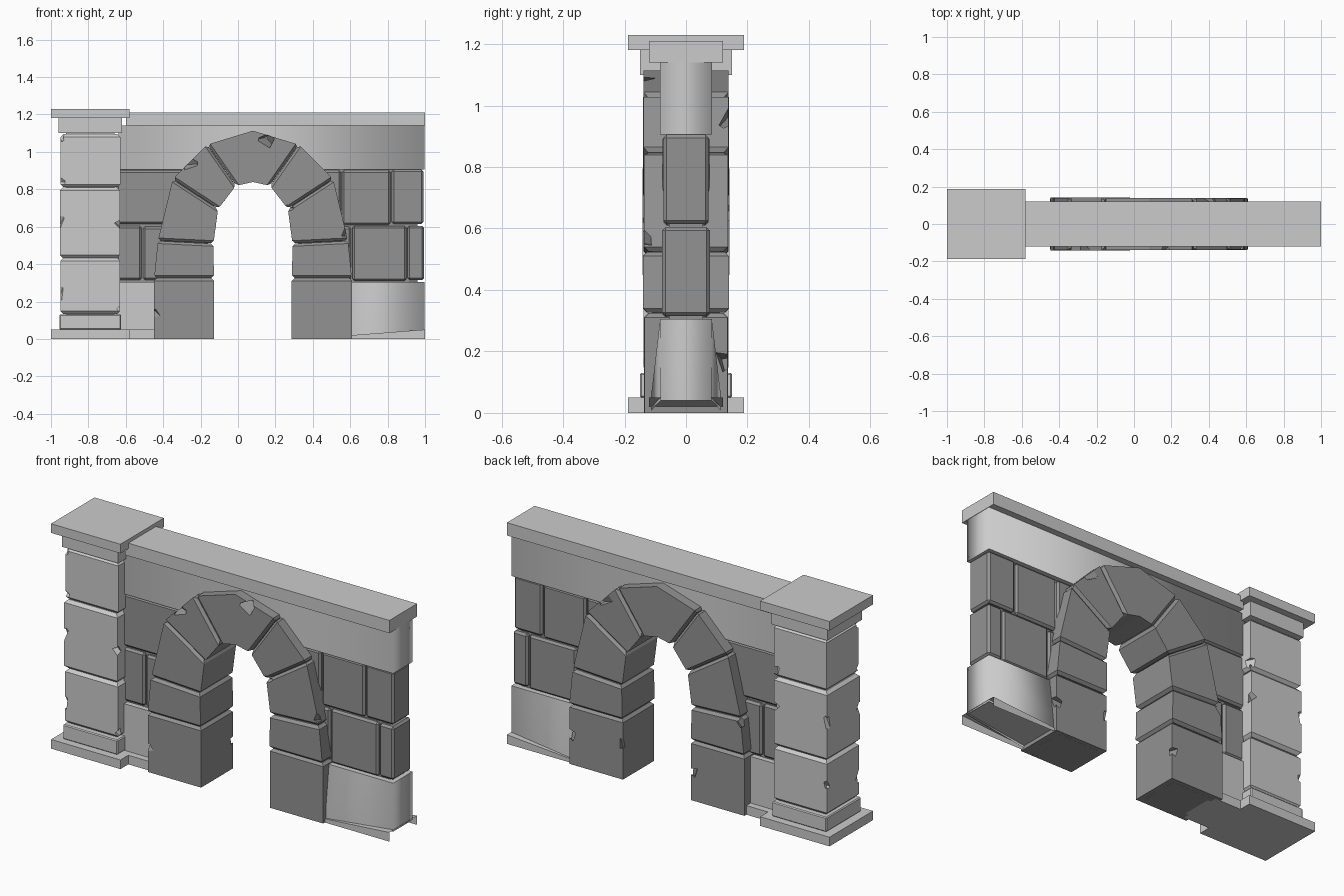
import bpy, bmesh, random
from mathutils import Vector, Matrix, Euler

if "Cube" in bpy.data.objects:
    bpy.data.objects.remove(bpy.data.objects["Cube"])

random.seed(4)
AXIS = 0.08            # x position of the arch centre


def material(name, v):
    m = bpy.data.materials.new(name)
    m.diffuse_color = (v, v, v, 1)
    m.use_nodes = True
    m.node_tree.nodes["Principled BSDF"].inputs["Base Color"].default_value = m.diffuse_color
    return m


LIGHT = material("light_stone", 0.53)
DARK = material("dark_stone", 0.29)


def finish(name, bm, mat=LIGHT, round_corners=False):
    bmesh.ops.recalc_face_normals(bm, faces=bm.faces)
    if round_corners:   # soft shading around upright corners only
        for f in bm.faces:
            f.smooth = True
        for e in bm.edges:
            d = e.verts[0].co - e.verts[1].co
            e.smooth = abs(d.z) > 0.1
    me = bpy.data.meshes.new(name)
    bm.to_mesh(me)
    bm.free()
    me.materials.append(mat)
    ob = bpy.data.objects.new(name, me)
    bpy.context.collection.objects.link(ob)
    return ob


def prism(bm, pts, y, bevel=0.0, shrink=1.0, joints=None):
    """Front outline (x, z) extruded from -y to y; chamfers all edges,
    or only those around the joint sides listed by index."""
    c = sum((Vector(p) for p in pts), Vector((0, 0))) / len(pts)
    pts = [c + (Vector(p) - c) * shrink for p in pts]
    a = [bm.verts.new((p.x, -y, p.y)) for p in pts]
    b = [bm.verts.new((p.x, y, p.y)) for p in pts]
    n = len(pts)
    sides = [bm.faces.new((a[i], b[i], b[(i + 1) % n], a[(i + 1) % n])) for i in range(n)]
    faces = [bm.faces.new(a), bm.faces.new(b[::-1])] + sides
    bmesh.ops.recalc_face_normals(bm, faces=faces)
    if bevel:
        chosen = faces if joints is None else [sides[j] for j in joints]
        edges = list({e for f in chosen for e in f.edges})
        bmesh.ops.bevel(bm, geom=edges, offset=bevel, segments=1, affect='EDGES', profile=0.5)


def rect(x0, x1, z0, z1):
    return [(x0, z0), (x1, z0), (x1, z1), (x0, z1)]


def slab(name, x0, x1, y, z0, z1, bevel=0.0, mat=LIGHT, round_corners=False):
    bm = bmesh.new()
    prism(bm, rect(x0, x1, z0, z1), y, bevel)
    return finish(name, bm, mat, round_corners)


def chip(ob, spots):
    """Break small facets out of stone edges at (x, y, z, radius)."""
    bm = bmesh.new()
    for x, y, z, r in spots:
        rot = Euler([random.uniform(0, 3) for _ in range(3)]).to_matrix().to_4x4()
        bmesh.ops.create_cone(bm, cap_ends=True, segments=4, radius1=r * 1.2, radius2=r * 0.3,
                              depth=r * 1.7, matrix=Matrix.Translation((x, y, z)) @ rot)
    cutter = finish(ob.name + "_chip_cutter", bm, ob.data.materials[0])
    cutter.hide_render = True
    cutter.hide_viewport = True
    mod = ob.modifiers.new("chips", 'BOOLEAN')
    mod.operation = 'DIFFERENCE'
    mod.solver = 'EXACT'
    mod.object = cutter


# Pillar: base slab, foot, three rough blocks, neck and cap
slab("pillar_base", -1, -0.58, 0.188, 0, 0.05)
slab("pillar_foot", -0.955, -0.625, 0.15, 0.05, 0.13, 0.005)
slab("pillar_neck", -0.96, -0.62, 0.15, 1.10, 1.18)
slab("pillar_cap", -1, -0.58, 0.188, 1.18, 1.23)
slab("pillar_core", -0.92, -0.66, 0.115, 0.05, 1.18)
bm = bmesh.new()
for x0, x1, z0, z1, y in [(-0.95, -0.63, 0.133, 0.432, 0.138),
                          (-0.953, -0.632, 0.433, 0.81, 0.141),
                          (-0.948, -0.628, 0.811, 1.095, 0.138)]:
    prism(bm, rect(x0, x1, z0, z1), y, 0.016, 1, (0, 2))
blocks = finish("pillar_blocks", bm)
chip(blocks, [(-0.955, -0.14, 0.63, 0.035), (-0.955, -0.14, 0.25, 0.035),
              (-0.625, -0.14, 0.62, 0.03), (-0.95, -0.14, 0.84, 0.03),
              (-0.955, 0.14, 0.65, 0.035), (-0.625, 0.14, 0.66, 0.035),
              (-0.95, 0.14, 0.3, 0.03), (-0.625, 0.14, 0.85, 0.03),
              (-0.95, -0.135, 1.08, 0.03), (-0.63, -0.135, 0.16, 0.025)])

# Arch: left half of the stones, mirrored about the arch axis, plus keystone
half = [
    [(-0.45, 0), (-0.127, 0), (-0.127, 0.325), (-0.45, 0.325)],
    [(-0.45, 0.325), (-0.127, 0.325), (-0.13, 0.51), (-0.43, 0.525)],
    [(-0.43, 0.525), (-0.13, 0.51), (-0.105, 0.695), (-0.35, 0.855)],
    [(-0.35, 0.855), (-0.105, 0.695), (-0.01, 0.818), (-0.165, 1.04)],
]
keystone = [(-0.165, 1.04), (-0.01, 0.818), (AXIS, 0.838),
            (0.17, 0.818), (0.325, 1.04), (AXIS, 1.115)]
bm = bmesh.new()
for i, pts in enumerate(half):
    for p in (pts, [(2 * AXIS - x, z) for x, z in pts]):
        prism(bm, p, random.uniform(0.134, 0.141), 0.014,
              0.99 if i else 0.998, (0, 2) if i else (2,))
prism(bm, keystone, 0.138, 0.014, 0.99, (0, 3))
arch = finish("arch_stones", bm, DARK)
chip(arch, [(0.165, -0.14, 1.075, 0.045), (-0.25, -0.14, 0.94, 0.04),
            (-0.445, -0.14, 0.14, 0.03), (0.585, -0.14, 0.58, 0.035),
            (0.28, -0.14, 0.70, 0.025), (0.41, 0.14, 0.95, 0.045),
            (-0.13, 0.14, 0.16, 0.03), (0.605, 0.14, 0.17, 0.035),
            (-0.43, 0.14, 0.50, 0.03), (0.29, 0.14, 0.2, 0.03)])

# Mortar seen at the bottom of the arch joints
bm = bmesh.new()
for pts in half:
    for p in (pts, [(2 * AXIS - x, z) for x, z in pts]):
        q = [Vector(v) for v in p]
        prism(bm, [q[0].lerp(q[1], 0.1), q[1].lerp(q[0], 0.1),
                   q[2].lerp(q[3], 0.1), q[3].lerp(q[2], 0.1)], 0.11)
finish("arch_core", bm, DARK)

# Wall: coping, upper band, cores and two courses of blocks
slab("coping", -0.60, 1, 0.12, 1.14, 1.21)
slab("upper_band", -0.64, 0.998, 0.084, 0.905, 1.14, round_corners=True)
slab("wall_core_left", -0.65, -0.25, 0.055, 0.02, 0.95, mat=DARK)
slab("wall_core_right", 0.41, 0.96, 0.055, 0.29, 0.95, mat=DARK)
bm = bmesh.new()
for x0, x1, z0, z1 in [(-0.65, -0.25, 0.615, 0.902),
                       (0.41, 0.55, 0.615, 0.902), (0.557, 0.815, 0.61, 0.902),
                       (0.822, 0.992, 0.615, 0.905),
                       (-0.65, -0.515, 0.315, 0.605), (-0.508, -0.40, 0.315, 0.60),
                       (0.41, 0.605, 0.315, 0.60), (0.612, 0.9, 0.31, 0.605),
                       (0.907, 0.995, 0.315, 0.605)]:
    prism(bm, rect(x0, x1, z0, z1), random.uniform(0.072, 0.078), 0.011)
finish("wall_blocks", bm, DARK)
slab("lower_course_left", -0.65, -0.40, 0.084, 0.0, 0.305)
slab("plinth_left", -0.60, -0.42, 0.12, 0.0, 0.05)

# Right lower course flares out towards the arch, hollow underneath
bm = bmesh.new()
for s in (-1, 1):
    for co in [(0.5, s * 0.12, 0), (0.5, s * 0.084, 0.305),
               (0.998, s * 0.083, 0.04), (0.998, s * 0.084, 0.305)]:
        bm.verts.new(co)
bmesh.ops.convex_hull(bm, input=bm.verts)
bm.normal_update()
bmesh.ops.delete(bm, geom=[f for f in bm.faces if f.normal.z < -0.7], context='FACES')
finish("lower_course_right", bm, round_corners=True)

# Projecting foot on each face of the right lower course
bm = bmesh.new()
prism(bm, [(0.5, 0), (1, 0), (1, 0.05), (0.5, 0.012)], 0.12)
bm.normal_update()
bmesh.ops.delete(bm, geom=[f for f in bm.faces if f.normal.z < -0.7 or f.normal.x > 0.7],
                 context='FACES')
finish("plinth_right", bm)
